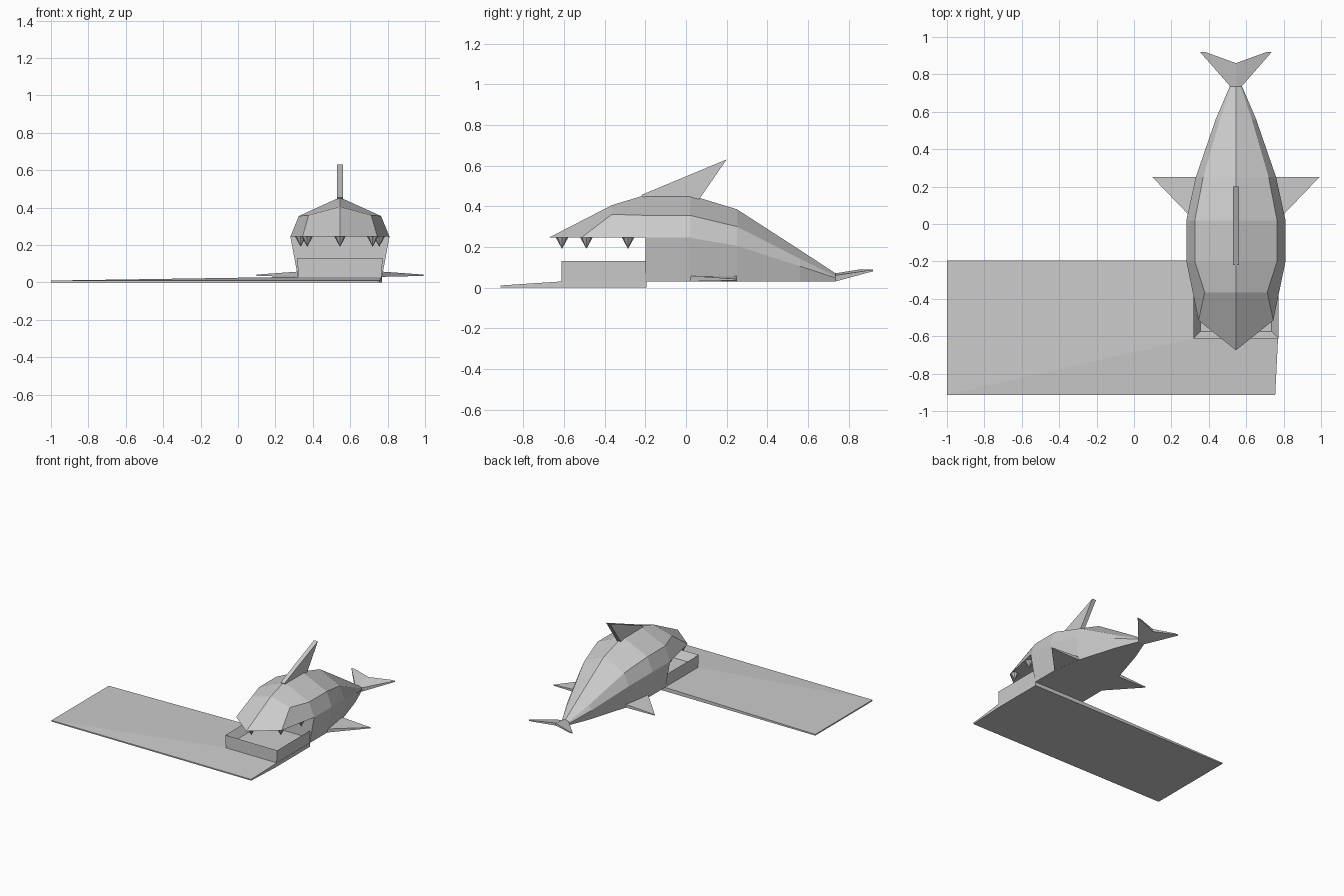
import bpy, bmesh

old = bpy.data.objects.get("Cube")
if old:
    bpy.data.objects.remove(old)

CX = 0.545  # centre line of the fish

grey = bpy.data.materials.new("plain grey")
grey.use_nodes = True
grey.diffuse_color = (0.6, 0.6, 0.6, 1)
grey.node_tree.nodes["Principled BSDF"].inputs["Base Color"].default_value = (0.6, 0.6, 0.6, 1)


def finish(name, bm, x=CX):
    bmesh.ops.recalc_face_normals(bm, faces=bm.faces)
    mesh = bpy.data.meshes.new(name)
    bm.to_mesh(mesh)
    bm.free()
    mesh.materials.append(grey)
    ob = bpy.data.objects.new(name, mesh)
    ob.location.x = x
    bpy.context.collection.objects.link(ob)
    return ob


def solid(name, points, faces, x=CX):
    bm = bmesh.new()
    v = [bm.verts.new(p) for p in points]
    for f in faces:
        bm.faces.new([v[i] for i in f])
    return finish(name, bm, x)


def slab(name, lower, upper, x=CX):
    """Closed solid between two outlines with equal point counts."""
    n = len(lower)
    sides = [(i, (i + 1) % n, n + (i + 1) % n, n + i) for i in range(n)]
    return solid(name, lower + upper, sides + [range(n), range(n, 2 * n)], x)


# Body and head: y, ridge z, shoulder x z, rim x z, belly half width
sections = [
    (-0.2, 0.455, 0.22, 0.355, 0.265, 0.245, 0.225),
    (0.02, 0.455, 0.22, 0.355, 0.265, 0.245, 0.225),
    (0.25, 0.385, 0.175, 0.3, 0.215, 0.205, 0.19),
    (0.56, 0.185, 0.085, 0.142, 0.108, 0.105, 0.095),
    (0.735, 0.07, 0.025, 0.055, 0.033, 0.048, 0.025),
]
bm = bmesh.new()
rings = []
for y, ridge, sx, sz, rx, rz, bx in sections:
    half = [(sx, sz), (rx, rz), (bx, 0.03)]
    loop = [(0, ridge)] + half + [(-x, z) for x, z in reversed(half)]
    rings.append([bm.verts.new((x, y, z)) for x, z in loop])
for a, b in zip(rings, rings[1:]):
    for i in range(7):
        j = (i + 1) % 7
        bm.faces.new((a[i], a[j], b[j], b[i]))
bm.faces.new(rings[-1])
top, sl, rl, bl, br, rr, sr = rings[0]
bm.faces.new((rl, bl, br, rr))  # throat wall

tip = bm.verts.new((0, -0.675, 0.245))
brow = bm.verts.new((0, -0.365, 0.405))
lips = []
for s, shoulder, rim in ((1, sl, rl), (-1, sr, rr)):
    temple = bm.verts.new((s * 0.167, -0.365, 0.36))
    lip = bm.verts.new((s * 0.2, -0.515, 0.245))
    lips.append(lip)
    bm.faces.new((tip, lip, temple, brow))
    bm.faces.new((brow, temple, shoulder, top))
    bm.faces.new((lip, rim, shoulder, temple))
bm.faces.new((tip, lips[0], rl, rr, lips[1]))  # palate
finish("body", bm)

# Lower jaw: box with a sunken tray
bm = bmesh.new()
bmesh.ops.create_cube(bm, size=1)
for v in bm.verts:
    upper = v.co.z > 0
    v.co = ((0.228 if upper else 0.223) * (1 if v.co.x > 0 else -1),
            -0.15 if v.co.y > 0 else -0.612, 0.13 if upper else 0.03)
lid = max(bm.faces, key=lambda f: f.calc_center_median().z)
bmesh.ops.inset_region(bm, faces=[lid], thickness=0.053)
for v in lid.verts:
    v.co.z = 0.07
finish("lower_jaw", bm)

# Teeth hanging from the upper lip
for x, y in ((0, -0.61), (0.175, -0.49), (-0.175, -0.49), (0.21, -0.285), (-0.21, -0.285)):
    bm = bmesh.new()
    bmesh.ops.create_cone(bm, cap_ends=True, segments=8, radius1=0, radius2=0.03, depth=0.055)
    bmesh.ops.remove_doubles(bm, verts=bm.verts, dist=0.0001)
    bmesh.ops.translate(bm, verts=bm.verts, vec=(x, y, 0.2175))
    finish("tooth", bm)

# Dorsal fin
outline = [(-0.22, 0.455), (0.2, 0.63), (0.065, 0.435), (-0.2, 0.435)]
slab("dorsal_fin", [(-0.017, y, z) for y, z in outline], [(0.017, y, z) for y, z in outline])

# Side fins and tail flukes
for s, side in ((1, "left"), (-1, "right")):
    plan = [(0.15, 0.02), (0.225, 0.02), (0.446, 0.25), (0.15, 0.25)]
    slab(side + "_side_fin",
         [(s * x, y, 0.035 if x > 0.4 else 0.03) for x, y in plan],
         [(s * x, y, 0.042 if x > 0.4 else 0.058) for x, y in plan])
    slab(side + "_tail_fluke",
         [(0, 0.735, 0.03), (s * 0.03, 0.735, 0.03), (s * 0.192, 0.92, 0.08),
          (s * 0.165, 0.92, 0.08), (0, 0.86, 0.07)],
         [(0, 0.735, 0.07), (s * 0.03, 0.735, 0.06), (s * 0.192, 0.92, 0.088),
          (s * 0.165, 0.92, 0.088), (0, 0.86, 0.09)])

# Ground plate, rising towards the jaw
solid("ground_plate",
      [(-1, -0.913, 0), (0.755, -0.913, 0), (0.77, -0.612, 0), (0.77, -0.195, 0), (-1, -0.195, 0),
       (-1, -0.913, 0.01), (0.755, -0.913, 0.01), (0.77, -0.612, 0.03), (0.77, -0.195, 0.03),
       (-1, -0.195, 0.01), (0.322, -0.612, 0.03), (0.322, -0.195, 0.03)],
      [(0, 1, 2, 3, 4), (0, 1, 6, 5), (1, 2, 7, 6), (2, 3, 8, 7), (3, 4, 9, 11, 8), (4, 0, 5, 9),
       (5, 6, 7, 10), (5, 10, 11, 9), (10, 7, 8, 11)], 0)
